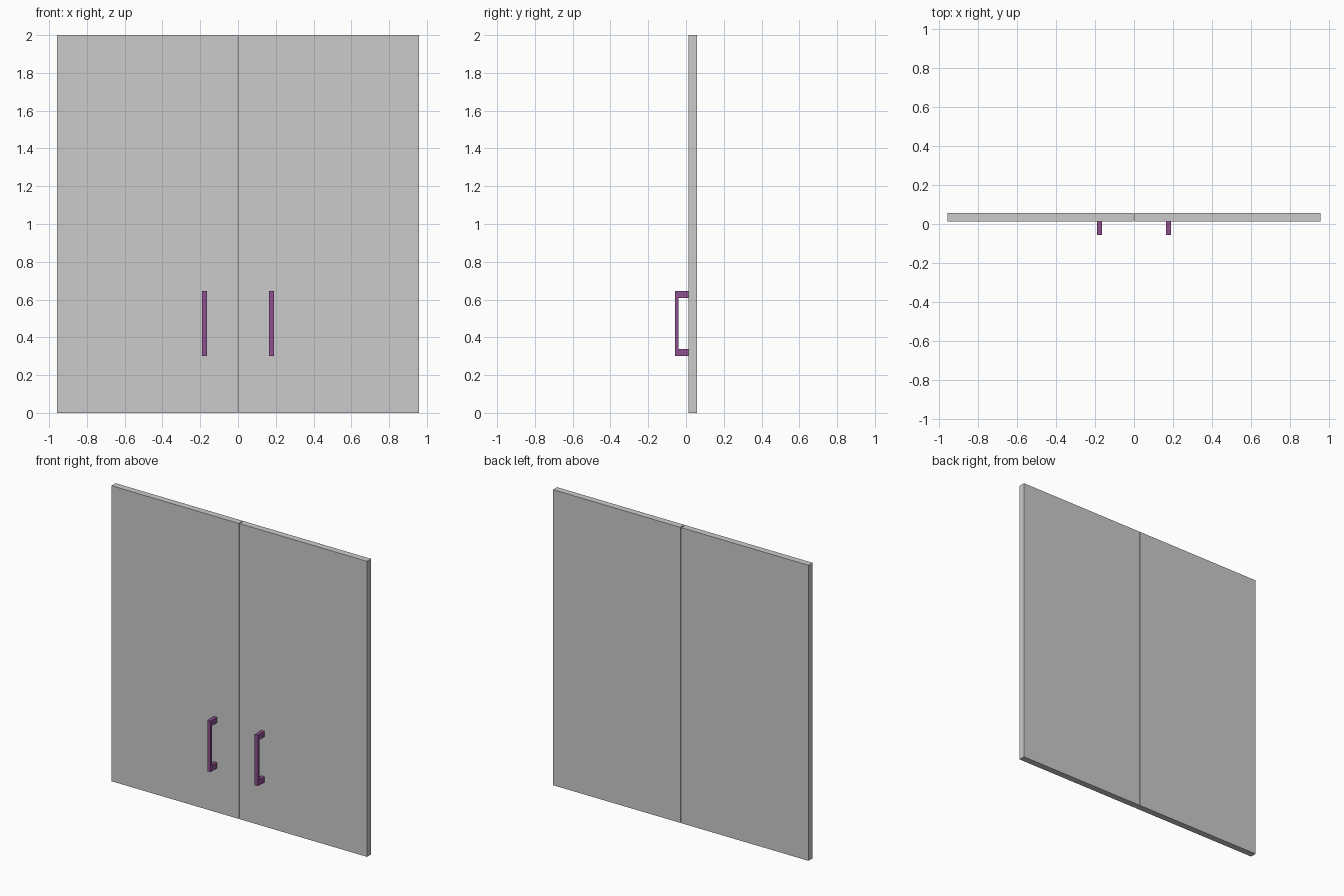
import bpy
import bmesh

if "Cube" in bpy.data.objects:
    bpy.data.objects.remove(bpy.data.objects["Cube"])

HALF_WIDTH, HEIGHT = 0.957, 2.0
GAP = 0.003                      # half of the slit between the doors
FRONT, BACK = 0.013, 0.057       # door faces in y

handle_mat = bpy.data.materials.new("purple_handle")
handle_mat.diffuse_color = (0.27, 0.08, 0.27, 1)
handle_mat.use_nodes = True
handle_mat.node_tree.nodes["Principled BSDF"].inputs["Base Color"].default_value = handle_mat.diffuse_color


def extrude_x(name, profile, x0, x1, mat=None):
    """Solid made by sweeping a (y, z) profile from x0 to x1."""
    bm = bmesh.new()
    face = bm.faces.new([bm.verts.new((x0, y, z)) for y, z in profile])
    swept = bmesh.ops.extrude_face_region(bm, geom=[face])["geom"]
    verts = [g for g in swept if isinstance(g, bmesh.types.BMVert)]
    bmesh.ops.translate(bm, verts=verts, vec=(x1 - x0, 0, 0))
    bmesh.ops.recalc_face_normals(bm, faces=bm.faces)
    mesh = bpy.data.meshes.new(name)
    bm.to_mesh(mesh)
    bm.free()
    obj = bpy.data.objects.new(name, mesh)
    bpy.context.collection.objects.link(obj)
    if mat:
        mesh.materials.append(mat)
    return obj


# Door slab section and C-shaped pull handle section
door = [(FRONT, 0), (BACK, 0), (BACK, HEIGHT), (FRONT, HEIGHT)]
handle = [(FRONT, 0.30), (-BACK, 0.30), (-BACK, 0.645), (FRONT, 0.645),
          (FRONT, 0.608), (-0.04, 0.608), (-0.04, 0.338), (FRONT, 0.338)]

# Mirrored pair of doors, each with its handle
for side, s in (("left", -1), ("right", 1)):
    extrude_x(side + "_door", door, s * GAP, s * HALF_WIDTH)
    extrude_x(side + "_handle", handle, s * 0.165, s * 0.19, handle_mat)
